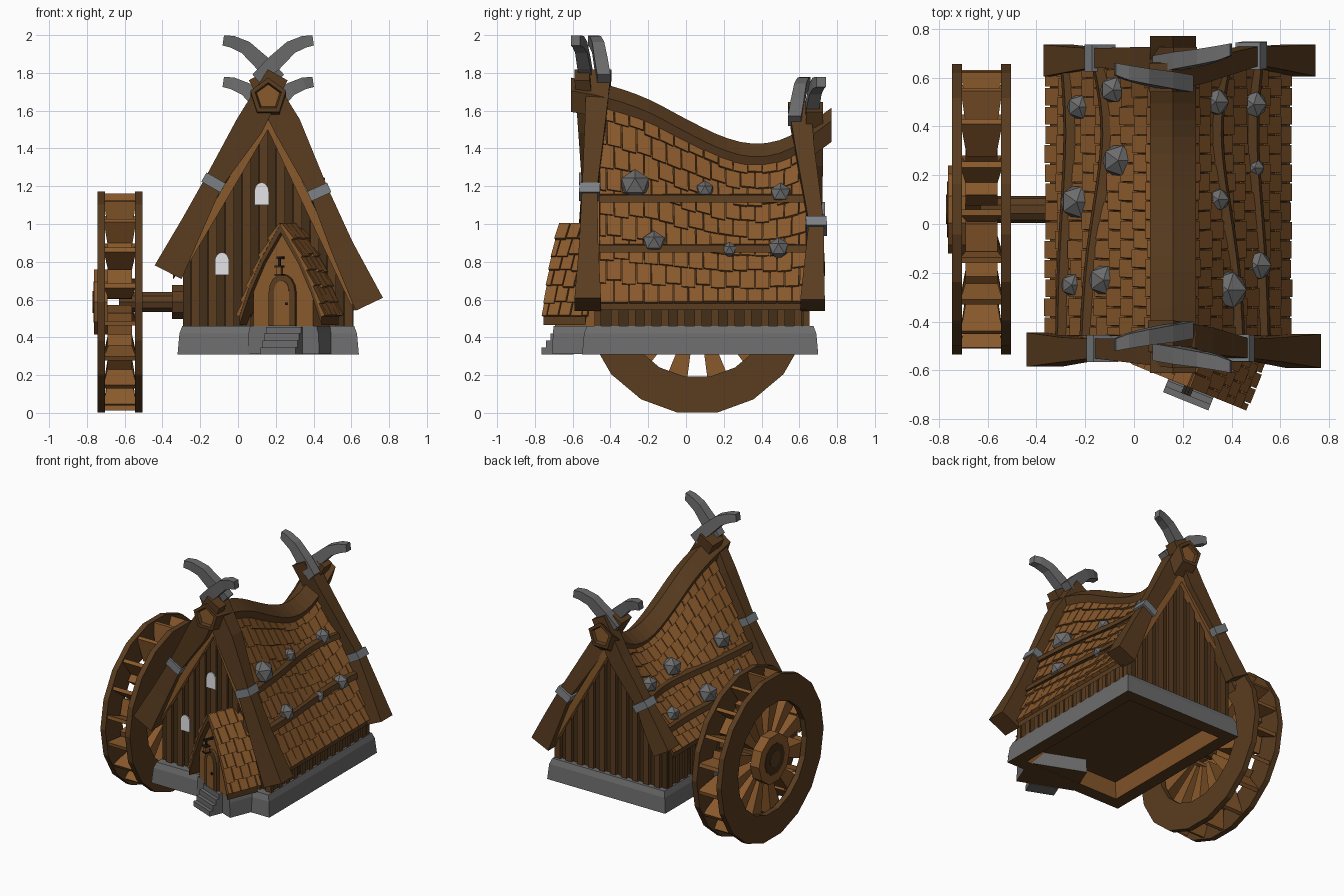
import bpy, bmesh, math, random
from mathutils import Vector as V

random.seed(4)
if "Cube" in bpy.data.objects:
    bpy.data.objects.remove(bpy.data.objects["Cube"])


def material(name, r, g, b):
    m = bpy.data.materials.new(name)
    m.use_nodes = True
    m.diffuse_color = (r, g, b, 1)
    m.node_tree.nodes["Principled BSDF"].inputs["Base Color"].default_value = (r, g, b, 1)
    return m


SHINGLE = material("warm_wood", 0.25, 0.1, 0.025)
BEAM = material("brown_wood", 0.1, 0.045, 0.014)
DARK = material("dark_wood", 0.06, 0.028, 0.009)
STONE = material("grey_stone", 0.15, 0.15, 0.15)
STEEL = material("steel", 0.2, 0.215, 0.23)
PALE = material("window_pale", 0.8, 0.8, 0.82)
IRON = material("black_iron", 0.02, 0.016, 0.012)


def finish(name, bm, *mats):
    bmesh.ops.recalc_face_normals(bm, faces=bm.faces)
    me = bpy.data.meshes.new(name)
    bm.to_mesh(me)
    bm.free()
    for m in mats:
        me.materials.append(m)
    ob = bpy.data.objects.new(name, me)
    bpy.context.collection.objects.link(ob)
    return ob


def loft(bm, rings, closed=False, mat=0):
    rows = [[bm.verts.new(p) for p in r] for r in rings]
    n, k = len(rows), len(rows[0])
    for i in range(n if closed else n - 1):
        a, b = rows[i], rows[(i + 1) % n]
        for j in range(k):
            bm.faces.new((a[j], a[(j + 1) % k], b[(j + 1) % k], b[j])).material_index = mat
    if not closed:
        for r in (rows[0], rows[-1]):
            bm.faces.new(r).material_index = mat


def slab(bm, loop, vec, mat=0):
    loft(bm, [[V(p) for p in loop], [V(p) + V(vec) for p in loop]], mat=mat)


def box(bm, x0, x1, y0, y1, z0, z1):
    slab(bm, [(x0, y0, z0), (x1, y0, z0), (x1, y1, z0), (x0, y1, z0)], (0, 0, z1 - z0))


# Timber in the xz plane: points are x, y, z, half width, half depth
def timber(name, pts, mat):
    bm, rings = bmesh.new(), []
    for i, (x, y, z, w, d) in enumerate(pts):
        a, b = pts[max(i - 1, 0)], pts[min(i + 1, len(pts) - 1)]
        n = V((a[2] - b[2], 0, b[0] - a[0])).normalized() * w
        c, e = V((x, y, z)), V((0, d, 0))
        rings.append([c + n + e, c - n + e, c - n - e, c + n - e])
    loft(bm, rings)
    return finish(name, bm, mat)


def lerp(a, b, t):
    return a + (b - a) * t


def table(pts, y):
    for (a, p), (b, q) in zip(pts, pts[1:]):
        if y <= b or b == pts[-1][0]:
            return lerp(p, q, (y - a) / (b - a))


# Sagging ridge and the roof surface that hangs from it
CX = 0.16
SAG = [(-0.61, 1.77), (-0.4, 1.73), (-0.2, 1.66), (0, 1.55), (0.2, 1.45), (0.37, 1.41), (0.55, 1.45), (0.77, 1.61)]
EAVE = {1: (0.625, 0.58), -1: (-0.345, 0.74)}


def ridge_top(y):
    return sum(table(SAG, y + d) for d in (-0.06, 0, 0.06)) / 3


def roof(side, y, t):
    ex, ez = EAVE[side]
    return V((lerp(CX + side * 0.035, ex, t), y, lerp(ridge_top(y) - 0.06, ez, t)))


def shingles(bm, surf, u0, u1, rows, cols, flip):
    for r in range(rows):
        step = (u1 - u0) / cols
        for c in range(cols + r % 2):
            a = max(u0, u0 + (c - 0.5 * (r % 2)) * step)
            b = min(u1, u0 + (c + 1 - 0.5 * (r % 2)) * step)
            t0, t1 = r / rows, min((r + 1.12 + random.uniform(-0.1, 0.1)) / rows, 1.0)
            q = [surf(a + 0.003, t0), surf(b - 0.003, t0), surf(b - 0.003, t1), surf(a + 0.003, t1)]
            n = (q[1] - q[0]).cross(q[3] - q[0]).normalized() * flip
            h = random.uniform(0.02, 0.026)
            loft(bm, [q, [p + n * k for p, k in zip(q, (0.008, 0.008, h, h))]])


ys = [lerp(-0.46, 0.64, i / 16) for i in range(17)]
bm = bmesh.new()
drop = V((0, 0, -0.035))
loft(bm, [[roof(-1, y, 1), roof(-1, y, 0), roof(1, y, 0), roof(1, y, 1),
           roof(1, y, 1) + drop, roof(1, y, 0) + drop, roof(-1, y, 0) + drop, roof(-1, y, 1) + drop] for y in ys])
finish("roof_deck", bm, BEAM)
for side, label in ((1, "left"), (-1, "right")):
    bm = bmesh.new()
    shingles(bm, lambda u, t: roof(side, u, t), -0.46, 0.64, 9, 14, -side)
    finish("roof_shingles_" + label, bm, SHINGLE)
    # Battens running along the slope at a fixed height
    for k, z in enumerate((1.125, 0.86) if side > 0 else (1.07, 0.87)):
        bm, rings = bmesh.new(), []
        for y in ys:
            top = roof(side, y, 0).z
            p = roof(side, y, (top - z) / (top - EAVE[side][1])) + V((side * 0.018, 0, 0.01))
            rings.append([p + V((dx * side, 0, dz)) for dx, dz in ((-0.03, 0.025), (0.015, 0.018), (0.025, -0.02), (-0.03, -0.02))])
        loft(bm, rings)
        finish("roof_batten_%s_%d" % (label, k), bm, BEAM)

# Faceted boulders on the roof: y, x, radius
STUDS = {1: [(-0.27, 0.38, 0.085), (0.1, 0.34, 0.05), (0.5, 0.33, 0.06), (-0.17, 0.5, 0.065), (0.23, 0.49, 0.043), (0.49, 0.485, 0.06)],
         -1: [(0.48, -0.22, 0.055), (0.55, -0.08, 0.06), (0.26, -0.06, 0.072), (0.09, -0.23, 0.074), (-0.25, -0.25, 0.05), (-0.23, -0.12, 0.068)]}
bm = bmesh.new()
for side, studs in STUDS.items():
    for y, x, r in studs:
        a = CX + side * 0.035
        p = roof(side, y, (x - a) / (EAVE[side][0] - a)) + V((side * 0.005, 0, 0.03))
        made = bmesh.ops.create_icosphere(bm, subdivisions=1, radius=r)["verts"]
        bmesh.ops.translate(bm, verts=made, vec=p)
finish("roof_boulders", bm, STONE)

# Five-sided ridge beam with framed ends
bm = bmesh.new()
star = [(0.1 * math.sin(math.tau * i / 5), 0.1 * math.cos(math.tau * i / 5)) for i in range(5)]
ry = [lerp(-0.61, 0.77, i / 20) for i in range(21)]
loft(bm, [[(CX + x, y, ridge_top(y) - 0.095 + z) for x, z in star] for y in ry])
bmesh.ops.recalc_face_normals(bm, faces=bm.faces)
ends = [f for f in bm.faces if len(f.verts) == 5]
bmesh.ops.inset_individual(bm, faces=ends, thickness=0.026)
bmesh.ops.inset_individual(bm, faces=ends, thickness=0.01, depth=-0.02)
for f in ends:
    f.material_index = 1
finish("ridge_beam", bm, BEAM, SHINGLE)

# Stone footing with a hollow wooden underside
bm = bmesh.new()
loft(bm, [[(CX + sx * (0.48 - i), 0.075 + sy * (0.625 - i), z) for sx, sy in ((-1, -1), (1, -1), (1, 1), (-1, 1))]
          for z, i in ((0.31, 0), (0.42, 0.01), (0.46, 0.025))])
bmesh.ops.recalc_face_normals(bm, faces=bm.faces)
under = [f for f in bm.faces if f.normal.z < -0.9]
for f in under:
    f.material_index = 1
bmesh.ops.inset_individual(bm, faces=under, thickness=0.13)
for f in bmesh.ops.inset_individual(bm, faces=under, thickness=0.05, depth=-0.1)["faces"]:
    f.material_index = 2
finish("stone_footing", bm, STONE, BEAM, SHINGLE)


# Gable walls, planks, trim
def gable(x, apex):
    return lerp(apex, 0.6, (x - CX) / 0.45) if x > CX else lerp(apex, 0.78, (CX - x) / 0.45)


bm = bmesh.new()
slab(bm, [(-0.28, -0.43, 0.44), (0.6, -0.43, 0.44), (0.6, -0.43, 0.56), (-0.28, -0.43, 0.72)], (0, 1.03, 0))
for y, apex in ((-0.45, 1.52), (0.59, 1.34)):
    slab(bm, [(x, y, z) for x, z in ((-0.28, 0.44), (0.6, 0.44), (0.6, 0.58), (CX, apex), (-0.28, 0.74))], (0, 0.03, 0))
finish("wall_core", bm, DARK)
for label, y, out, apex in (("front", -0.45, -1, 1.53), ("back", 0.62, 1, 1.36)):
    bm = bmesh.new()
    for i in range(20):
        x = -0.29 + i * 0.045
        e = x + 0.04 + 0.005 * (i % 2)
        slab(bm, [(x, y, 0.44), (e, y, 0.44), (e, y, gable(e, apex)), (x, y, gable(x, apex))], (0, out * (0.015 + 0.02 * (i % 2)), 0), i % 2)
    finish(label + "_planks", bm, DARK, BEAM)
    for ex, ez in ((0.62, 0.58), (-0.3, 0.77)):
        timber(label + "_gable_trim", [(CX, y + out * 0.03, apex + 0.02, 0.024, 0.035), (ex, y + out * 0.03, ez, 0.024, 0.035)], SHINGLE)
bm = bmesh.new()
for i in range(24):
    y, k = -0.44 + i * 0.044, 0.012 * (i % 2)
    box(bm, 0.59, 0.6 + k, y, y + 0.04, 0.44, 0.57)
    box(bm, -0.28 - k, -0.27, y, y + 0.04, 0.44, 0.73)
finish("side_planks", bm, BEAM)


# Arched outline, used for windows and the door
def arch(w, z0, z1):
    return [(-w, z0), (w, z0)] + [(w * math.cos(a), z1 - w * 1.3 + w * 1.3 * math.sin(a)) for a in (math.pi * i / 8 for i in range(9))]


for x, z in ((0.125, 1.1), (-0.085, 0.73)):
    bm = bmesh.new()
    slab(bm, [(x + a, -0.486, b) for a, b in arch(0.038, z, z + 0.12)], (0, -0.008, 0))
    finish("window", bm, PALE)

# Crossed gable timbers, clamps and horns
LEFT = [(0.11, -0.46, 1.79, 0.06, 0.065), (0.26, -0.48, 1.52, 0.075, 0.055), (0.43, -0.51, 1.17, 0.05, 0.04), (0.55, -0.515, 0.88, 0.062, 0.05), (0.695, -0.52, 0.575, 0.08, 0.07)]
RIGHT = [(0.21, -0.55, 1.79, 0.06, 0.04), (0.06, -0.52, 1.52, 0.075, 0.05), (-0.13, -0.51, 1.22, 0.05, 0.04), (-0.24, -0.515, 1.0, 0.062, 0.05), (-0.37, -0.515, 0.745, 0.08, 0.07)]
LEFT_B = [(0.11, 0.6, 1.62, 0.055, 0.06), (0.25, 0.63, 1.37, 0.06, 0.05), (0.48, 0.69, 0.99, 0.045, 0.04), (0.57, 0.68, 0.8, 0.06, 0.05), (0.675, 0.67, 0.57, 0.075, 0.065)]
RIGHT_B = [(0.21, 0.68, 1.62, 0.055, 0.045), (0.06, 0.68, 1.34, 0.06, 0.045), (-0.14, 0.68, 1.06, 0.045, 0.04), (-0.21, 0.675, 0.93, 0.06, 0.05), (-0.31, 0.67, 0.76, 0.07, 0.065)]
HORN = [(0.22, 1.765, 0.035, 0.035), (0.13, 1.85, 0.042, 0.035), (0.04, 1.935, 0.036, 0.032), (-0.03, 1.965, 0.032, 0.03), (-0.078, 1.972, 0.027, 0.025)]
for label, pts, drop_z in (("front_left", LEFT, 0), ("front_right", RIGHT, 0), ("back_left", LEFT_B, 0.22), ("back_right", RIGHT_B, 0.22)):
    timber(label + "_gable_timber", pts, BEAM)
    mid = V(pts[2][:3])
    way = (V(pts[3][:3]) - V(pts[1][:3])).normalized() * 0.028
    timber(label + "_clamp", [(*(mid + way * s), 0.058, 0.055) for s in (-1, 1)], STEEL)
    flip = -1 if "right" in label else 1
    out = -1 if "front" in label else 1
    timber(label + "_horn", [(CX + flip * (x - CX), pts[0][1] + out * (0.015 * i - 0.025), z - drop_z, w, d)
                             for i, (x, z, w, d) in enumerate(HORN)], STONE)

# Angled porch in its own frame: across, outward, up
TURN = math.radians(22)
U, N = V((math.cos(TURN), -math.sin(TURN), 0)), V((-math.sin(TURN), -math.cos(TURN), 0))


def porch(u, d, z):
    return V((0.24, -0.63, z)) + U * u + N * d


EDGE = [(0, 0), (0.33, 0.1), (0.66, 0.175), (1, 0.235)]
bm = bmesh.new()
loft(bm, [[porch(u, d, z) for u, d in ((-w, 0), (w, 0), (w, -0.26), (-w, -0.26))] for z, w in ((0.312, 0.205), (0.42, 0.2), (0.46, 0.19))])
bmesh.ops.recalc_face_normals(bm, faces=bm.faces)
for f in bm.faces:
    f.material_index = int(f.normal.z < -0.9)
finish("porch_footing", bm, STONE, BEAM)
bm = bmesh.new()
for i in range(4):
    slab(bm, [porch(u, d, 0.31) for u, d in ((-0.09, 0), (0.11, 0), (0.11, 0.1 - i * 0.025), (-0.09, 0.1 - i * 0.025))], (0, 0, 0.0365 * (i + 1)))
finish("porch_steps", bm, STONE)
bm = bmesh.new()
slab(bm, [porch(u, 0, z) for u, z in ((-0.17, 0.45), (0.17, 0.45), (0.17, 0.64), (0.09, 0.82), (0, 0.98), (-0.09, 0.82), (-0.17, 0.64))], N * -0.25)
finish("porch_walls", bm, SHINGLE)
for s in (1, -1):
    def porch_roof(d, t):
        return porch(s * table(EDGE, t), d, lerp(1.0, 0.51, t))
    bm = bmesh.new()
    shingles(bm, porch_roof, -0.22, 0.045, 6, 4, s)
    finish("porch_shingles", bm, SHINGLE)
    bm = bmesh.new()
    lift = V((0, 0, -0.045))
    loft(bm, [[porch_roof(d, t) + o for d, o in ((-0.2, V()), (0.04, V()), (0.04, lift), (-0.2, lift))] for t, w in EDGE])
    finish("porch_bargeboard", bm, BEAM)
for label, w, z1, d, mat in (("door_frame", 0.075, 0.735, 0.022, BEAM), ("door", 0.042, 0.7, 0.027, SHINGLE)):
    bm = bmesh.new()
    slab(bm, [porch(u, 0, z) for u, z in arch(w, 0.46, z1)], N * d)
    finish(label, bm, mat)
bm = bmesh.new()
for w, d0, d1, z0, z1, m in ((0.008, 0, 0.075, 0.815, 0.828, 0), (0.006, 0.05, 0.06, 0.78, 0.815, 0), (0.02, 0.035, 0.075, 0.77, 0.78, 0),
                             (0.014, 0.041, 0.069, 0.735, 0.77, 1), (0.02, 0.035, 0.075, 0.727, 0.735, 0), (0.006, 0.026, 0.036, 0.57, 0.585, 0)):
    c = 0.03 if z1 < 0.6 else 0
    slab(bm, [porch(u + c, d, z0) for u, d in ((-w, d0), (w, d0), (w, d1), (-w, d1))], (0, 0, z1 - z0), m)
finish("lantern_and_handle", bm, IRON, SHINGLE)


# Water wheel around an axle along x
def spin(x, r, a):
    return V((x, 0.06 + r * math.sin(a), 0.587 - r * math.cos(a)))


def disc(name, x0, x1, r, n, mat):
    bm = bmesh.new()
    loft(bm, [[spin(x, r, math.tau * (i + 0.5) / n) for i in range(n)] for x in (x0, x1)])
    finish(name, bm, mat)


for x0, x1 in ((-0.745, -0.705), (-0.545, -0.505)):
    bm = bmesh.new()
    loft(bm, [[spin(x, r, math.tau * (i + 0.5) / 18) for x, r in ((x0, 0.595), (x1, 0.595), (x1, 0.4), (x0, 0.4))] for i in range(18)], True)
    finish("wheel_rim", bm, BEAM)
# Paddles taper towards the hub
bm = bmesh.new()
for i in range(18):
    a = math.tau * i / 18
    loft(bm, [[spin(-0.625 + s * w, r, a + k) for s, k in ((-1, k0), (1, k0), (1, k0 + 0.045), (-1, k0 + 0.045))]
              for r, w, k0 in ((0.575, 0.085, 0), (0.4, 0.06, 0.08))])
finish("wheel_paddles", bm, SHINGLE)
bm = bmesh.new()
for i in range(12):
    a = math.tau * (i + 0.5) / 12
    slab(bm, [spin(-0.69, r, a + k) for r, k in ((0.12, -0.13), (0.12, 0.13), (0.45, 0.13), (0.45, -0.13))], (0.13, 0, 0))
finish("wheel_spokes", bm, SHINGLE)
disc("wheel_hub", -0.762, -0.69, 0.18, 10, SHINGLE)
disc("hub_ring", -0.766, -0.74, 0.115, 10, DARK)
disc("hub_cap", -0.77, -0.75, 0.06, 10, BEAM)
disc("axle", -0.63, -0.28, 0.055, 10, BEAM)
disc("axle_collar", -0.35, -0.27, 0.095, 10, BEAM)
